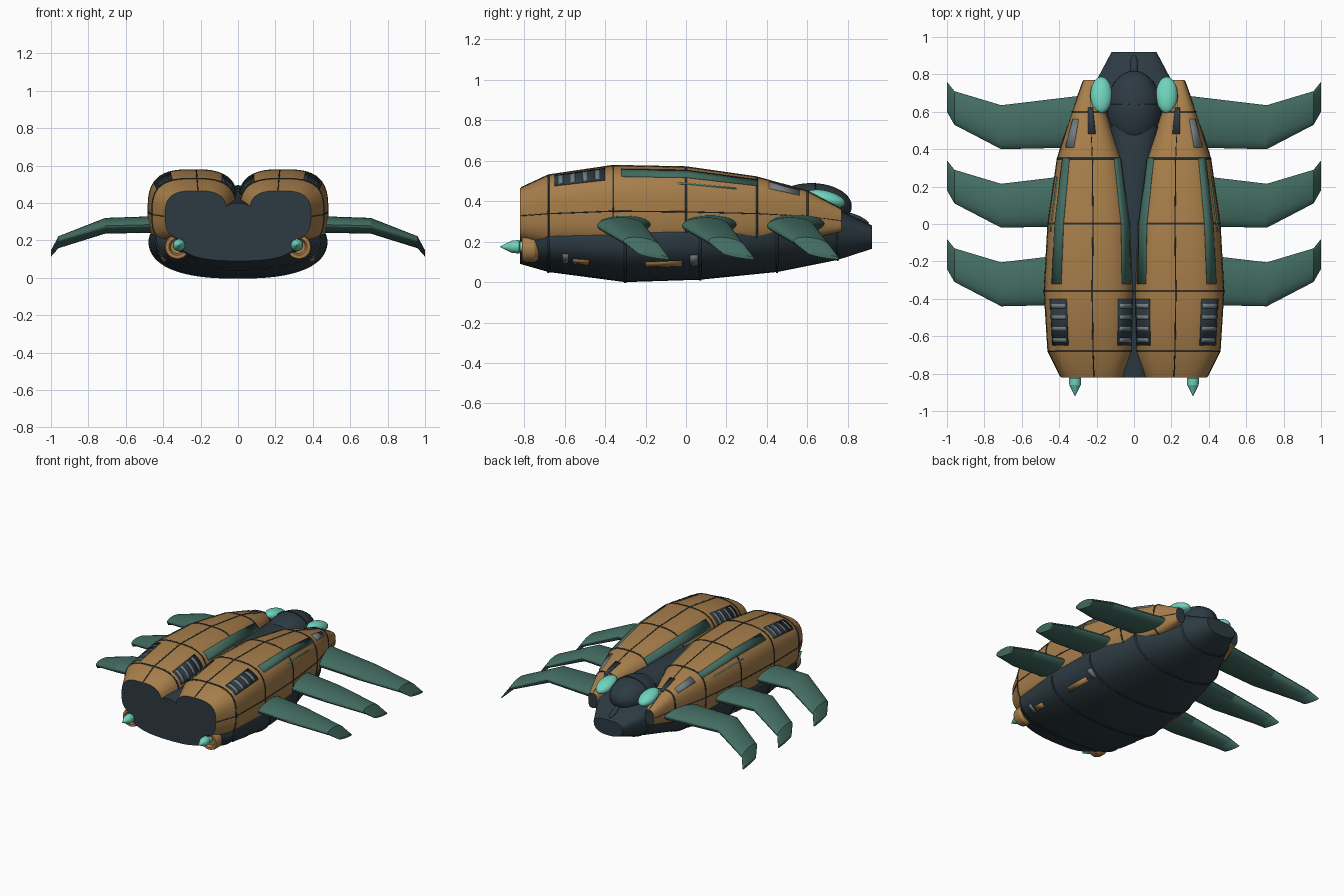
import bpy, bmesh, math
from mathutils import Matrix, Vector

cube = bpy.data.objects.get("Cube")
if cube:
    bpy.data.objects.remove(cube, do_unlink=True)


def material(name, color):
    m = bpy.data.materials.new(name)
    m.use_nodes = True
    m.diffuse_color = (*color, 1)
    bsdf = next(n for n in m.node_tree.nodes if n.type == 'BSDF_PRINCIPLED')
    bsdf.inputs["Base Color"].default_value = (*color, 1)
    return m


BROWN = material("ochre shell", (0.39, 0.21, 0.07))
DARK = material("dark slate", (0.026, 0.043, 0.055))
TEAL = material("deep teal", (0.055, 0.15, 0.12))
GLOW = material("bright aqua", (0.16, 0.65, 0.51))
GREY = material("vent grey", (0.17, 0.205, 0.22))
parts = []


def finish(name, bm, mats, mirror=False, thick=0):
    bmesh.ops.recalc_face_normals(bm, faces=bm.faces)
    me = bpy.data.meshes.new(name)
    bm.to_mesh(me)
    bm.free()
    for m in mats:
        me.materials.append(m)
    ob = bpy.data.objects.new(name, me)
    bpy.context.collection.objects.link(ob)
    if thick:
        mod = ob.modifiers.new("thickness", 'SOLIDIFY')
        mod.thickness, mod.offset = thick, 0
    if mirror:
        mod = ob.modifiers.new("mirror", 'MIRROR')
        mod.use_mirror_merge = False
    parts.append(ob)
    return ob


class Body:
    """Superellipse rings along y; each station is y, x0, x1, z0, z1."""

    def __init__(self, stations, power, mid):
        self.st, self.power, self.mid = stations, power, mid

    def point(self, y, deg):
        for a, b in zip(self.st, self.st[1:]):
            if y <= b[0]:
                break
        t = (y - a[0]) / (b[0] - a[0])
        _, x0, x1, z0, z1 = [p + (q - p) * t for p, q in zip(a, b)]
        c, s = math.cos(math.radians(deg)), math.sin(math.radians(deg))
        rho = (abs(c) ** self.power + abs(s) ** self.power) ** (-1 / self.power)
        zc = z0 + (z1 - z0) * self.mid
        half = z1 - zc if s > 0 else zc - z0
        return Vector(((x0 + x1) / 2 + (x1 - x0) / 2 * rho * c, y, zc + half * rho * s))

    def build(self, name, mats, mirror=False, n=72):
        rings = [[self.point(s[0], 360 * i / n) for i in range(n)] for s in self.st]
        return skin(name, rings, mats, mirror)

    def patch(self, name, y0, y1, a0, a1, mat, thick=0.008, mirror=True):
        ys = [y0] + [s[0] for s in self.st if y0 < s[0] < y1] + [y1]
        n = max(2, int((a1 - a0) / 5))
        bm = bmesh.new()
        rows = [[bm.verts.new(self.point(y, a0 + (a1 - a0) * i / n)) for i in range(n + 1)] for y in ys]
        for r, q in zip(rows, rows[1:]):
            for i in range(n):
                bm.faces.new((r[i], r[i + 1], q[i + 1], q[i]))
        finish(name, bm, [mat], mirror, thick)


def skin(name, rings, mats, mirror=False):
    """Joins rings into a closed skin; the end caps take the last material."""
    bm = bmesh.new()
    rows = [[bm.verts.new(p) for p in r] for r in rings]
    n = len(rows[0])
    for r, q in zip(rows, rows[1:]):
        for i in range(n):
            bm.faces.new((r[i], r[(i + 1) % n], q[(i + 1) % n], q[i]))
    for r in (rows[0], rows[-1]):
        bm.faces.new(r).material_index = len(mats) - 1
    return finish(name, bm, mats, mirror)


def ellipsoid(name, center, radii, mat, tilt=0, mirror=False):
    bm = bmesh.new()
    bmesh.ops.create_uvsphere(bm, u_segments=32, v_segments=20, radius=1)
    bm.transform(Matrix.Translation(center) @ Matrix.Rotation(math.radians(tilt), 4, 'X')
                 @ Matrix.Diagonal((*radii, 1)))
    finish(name, bm, [mat], mirror)


def lathe_y(name, x, z, profile, mat, n=24):
    rings = [[Vector((x + r * math.cos(math.tau * i / n), y, z + r * math.sin(math.tau * i / n)))
              for i in range(n)] for r, y in profile]
    skin(name, rings, [mat], True)


# Main bodies
pod = Body([(-.82, .06, .39, .20, .465), (-.68, .01, .46, .16, .53), (-.36, 0, .48, .14, .577),
            (0, .01, .46, .14, .57), (.35, .06, .41, .17, .52), (.6, .15, .33, .21, .45),
            (.77, .2, .27, .25, .36)], 3, .5)
pod.build("shell_pod", [BROWN, DARK], True)

hull = Body([(-.82, -.31, .31, .09, .25), (-.68, -.44, .44, .05, .3), (-.3, -.475, .475, 0, .32),
             (.07, -.45, .45, .012, .34), (.45, -.37, .37, .05, .4), (.75, -.21, .21, .11, .36),
             (.92, -.12, .12, .165, .28)], 2.5, .65)
hull.build("belly_hull", [DARK])

spine = Body([(-.82, -.09, .09, .2, .4), (-.3, -.08, .08, .25, .46), (.2, -.08, .08, .3, .48),
              (.52, -.14, .14, .3, .45)], 2.5, .5)
spine.build("spine", [DARK])

# Panel seams
for y in (-.68, -.36, 0, .35, .6):
    pod.patch("pod_ring_seam", y - .004, y + .004, 0, 360, DARK, .006)
for a in (-2, 94):
    pod.patch("pod_long_seam", -.815, .765, a - .8, a + .8, DARK, .006)
for y in (-.68, -.3, .07, .45, .75):
    hull.patch("hull_seam", y - .005, y + .005, 180, 360, DARK, .009, False)

# Teal strips, glowing line and small plates on the pods
pod.patch("outer_strip", -.32, .35, 42, 55.5, TEAL, .0095)
pod.patch("inner_strip", -.32, .35, 131, 147, TEAL, .0095)
pod.patch("light_line", -.04, .25, 33, 34.5, GLOW)
pod.patch("side_plate", .41, .56, 42, 60, GREY)
pod.patch("shoulder_slot", .48, .62, 86, 104, DARK)

# Vents with slats
for name, a0, a1 in (("outer_vent", 38, 62), ("inner_vent", 126, 154)):
    pod.patch(name, -.65, -.4, a0, a1, DARK, .007)
    for i in range(4):
        y = -.63 + i * .06
        pod.patch(name + "_slat", y, y + .022, a0 + 2, a1 - 2, GREY, .0098)

# Plates along the lower flanks
for y0, y1 in ((-.2, -.02), (-.56, -.48)):
    hull.patch("flank_plate", y0, y1, -38, -31, BROWN)
for y0, y1 in ((-.61, -.58), (.02, .06)):
    hull.patch("flank_vent", y0, y1, -38, -24, GREY)

# Head dome, its crest band, snout ridge and eyes
ellipsoid("head_dome", (0, .62, .375), (.145, .2, .115), DARK)
ellipsoid("dome_band", (0, .64, .375), (.149, .006, .12), DARK)
ellipsoid("snout_ridge", (0, .85, .315), (.02, .06, .014), DARK, -25)
ellipsoid("eye", (.175, .69, .412), (.058, .1, .04), GLOW, -14, True)

# Wing blades: x, trailing y, leading y, height, half thickness, nose droop
blade = [(.25, .41, .69, .29, .046, 0), (.71, .4, .635, .278, .042, 0),
         (.96, .53, .71, .19, .03, .012), (1, .6, .76, .13, .01, .014)]
for name, shift in (("fore_wing", 0), ("middle_wing", -.42), ("rear_wing", -.84)):
    rings = []
    for x, y0, y1, z, h, droop in blade:
        ring = []
        for i in range(28):
            c, s = math.cos(math.tau * i / 28), math.sin(math.tau * i / 28)
            ring.append(Vector((x, shift + (y0 + y1) / 2 + (y1 - y0) / 2 * c, z + h * s - droop * c)))
        rings.append(ring)
    skin(name, rings, [TEAL], True)

# Rear thrusters
lathe_y("thruster_collar", .325, .165,
        [(.035, -.79), (.045, -.81), (.062, -.81), (.068, -.79), (.068, -.75), (.055, -.73)], BROWN)
lathe_y("thruster_spike", .315, .175,
        [(.026, -.76), (.026, -.82), (.033, -.825), (.031, -.86), (.016, -.89), (.001, -.92)], GLOW)

# Smooth shading with crisp edges
bpy.ops.object.select_all(action='DESELECT')
for ob in parts:
    ob.select_set(True)
bpy.context.view_layer.objects.active = parts[0]
bpy.ops.object.shade_smooth_by_angle(angle=math.radians(22))
